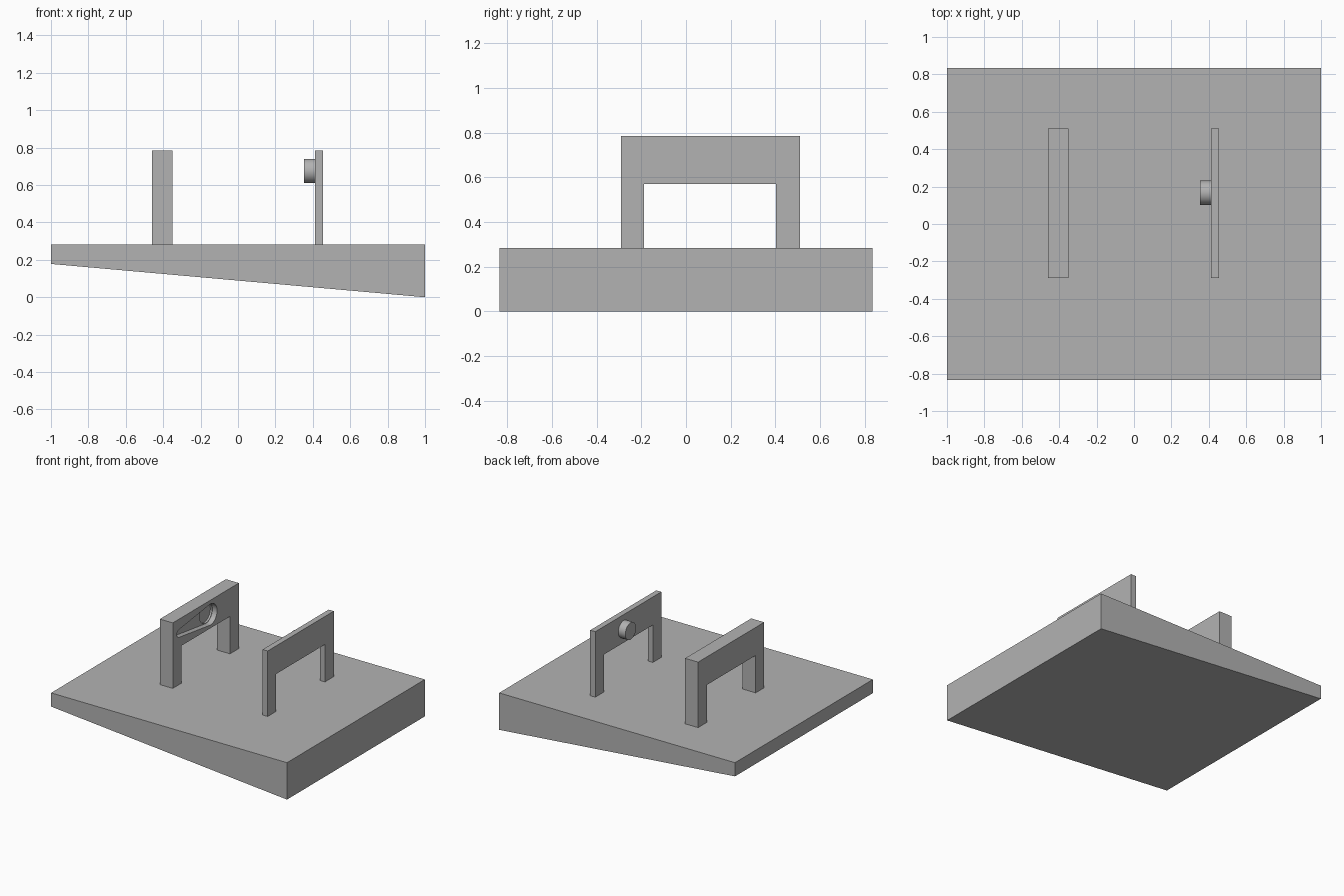
import bpy, bmesh, math
from mathutils import Vector

cube = bpy.data.objects.get("Cube")
if cube:
    bpy.data.objects.remove(cube, do_unlink=True)

grey = bpy.data.materials.new("plain grey")
grey.use_nodes = True
colour = (0.45, 0.45, 0.45, 1)
grey.diffuse_color = colour
grey.node_tree.nodes["Principled BSDF"].inputs["Base Color"].default_value = colour


def prism(name, profile, axis, start, end):
    """Extrude a 2D profile along x (profile is y, z) or y (profile is x, z)."""
    bm = bmesh.new()
    place = (lambda a, b: (start, a, b)) if axis == "x" else (lambda a, b: (a, start, b))
    face = bm.faces.new([bm.verts.new(place(a, b)) for a, b in profile])
    shift = Vector((end - start, 0, 0) if axis == "x" else (0, end - start, 0))
    moved = bmesh.ops.extrude_face_region(bm, geom=[face], use_keep_orig=True)["geom"]
    bmesh.ops.translate(bm, vec=shift, verts=[v for v in moved if isinstance(v, bmesh.types.BMVert)])
    bmesh.ops.recalc_face_normals(bm, faces=bm.faces)
    mesh = bpy.data.meshes.new(name)
    bm.to_mesh(mesh)
    bm.free()
    mesh.materials.append(grey)
    obj = bpy.data.objects.new(name, mesh)
    bpy.context.collection.objects.link(obj)
    return obj


def arc(cy, cz, radius, first, last, steps):
    angles = [first + (last - first) * i / steps for i in range(steps + 1)]
    return [(cy + radius * math.cos(a), cz + radius * math.sin(a)) for a in angles]


def activate(obj):
    bpy.ops.object.select_all(action="DESELECT")
    obj.select_set(True)
    bpy.context.view_layer.objects.active = obj


def cut(target, cutter):
    cutter.hide_render = True
    mod = target.modifiers.new("cut", "BOOLEAN")
    mod.operation = "DIFFERENCE"
    mod.solver = "EXACT"
    mod.object = cutter
    activate(target)
    bpy.ops.object.modifier_apply(modifier=mod.name)
    bpy.data.objects.remove(cutter, do_unlink=True)


TOP = 0.283
PEG_Y, PEG_Z = 0.167, 0.675

# Wedge base
prism("wedge_base", [(-1, 0.178), (1, 0), (1, TOP), (-1, TOP)], "y", -0.835, 0.835)

# Two upright arches
arch = [(-0.29, TOP), (-0.187, TOP), (-0.187, 0.57), (0.403, 0.57),
        (0.403, TOP), (0.51, TOP), (0.51, 0.785), (-0.29, 0.785)]
thick_arch = prism("thick_arch", arch, "x", -0.46, -0.35)
prism("thin_arch", arch, "x", 0.412, 0.455)

# Tapered slot with a round seat in the thick arch
wide, narrow, slot_end = 0.08, 0.03, -0.21
lean = math.pi - math.acos((wide - narrow) / (PEG_Y - slot_end))
slot = arc(PEG_Y, PEG_Z, wide, -lean, lean, 40)
slot += arc(slot_end, PEG_Z, narrow, lean, 2 * math.pi - lean, 16)
cut(thick_arch, prism("slot_cutter", slot, "x", -0.39, -0.3))
seat = arc(PEG_Y, PEG_Z, wide - 0.004, 0, 2 * math.pi, 48)[:-1]
cut(thick_arch, prism("seat_cutter", seat, "x", -0.405, -0.32))

# Round peg on the thin arch
peg = prism("peg", arc(PEG_Y, PEG_Z, 0.065, 0, 2 * math.pi, 48)[:-1], "x", 0.352, 0.412)

for obj in (thick_arch, peg):
    activate(obj)
    bpy.ops.object.shade_smooth_by_angle(angle=math.radians(30))
